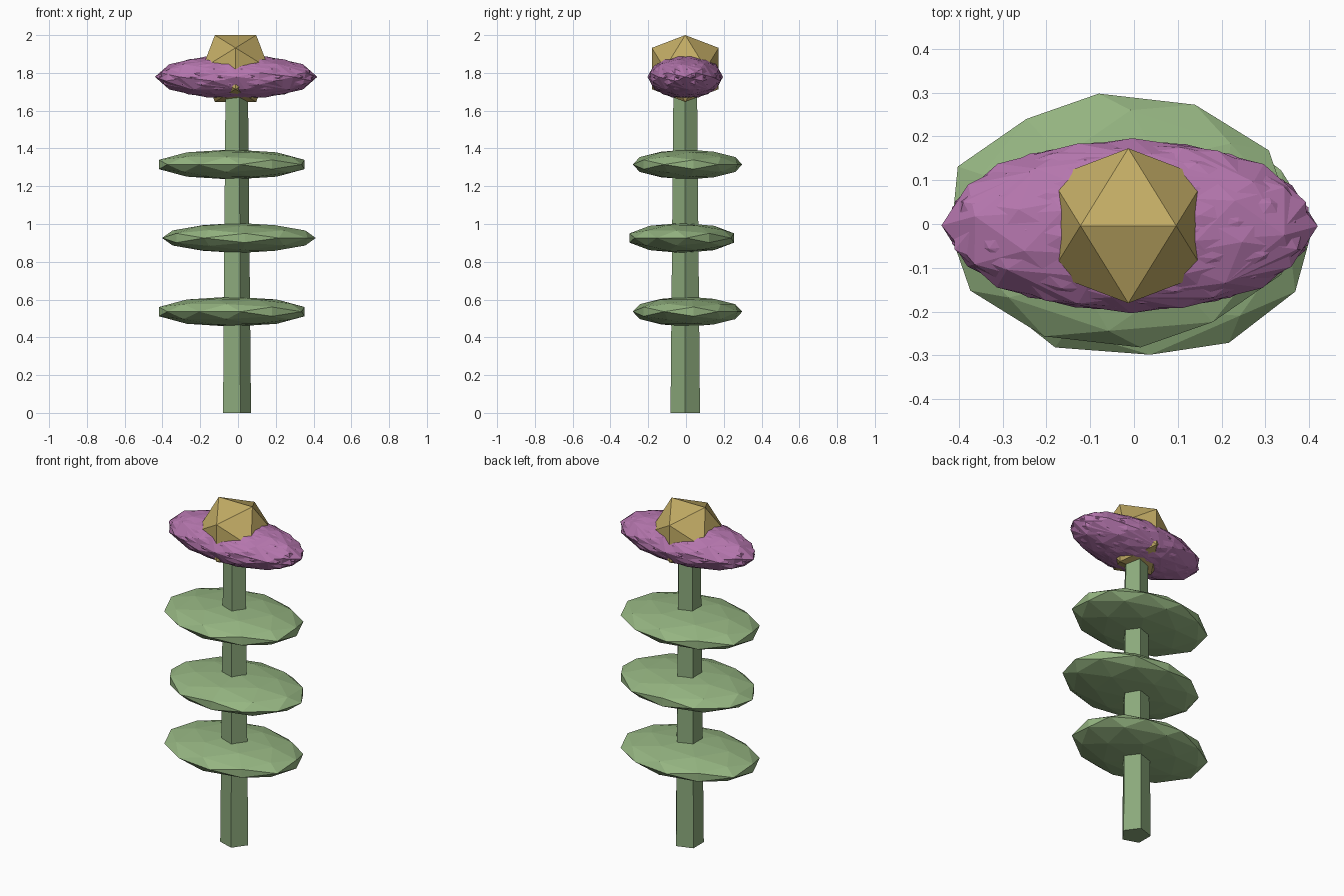
import bpy, bmesh
from math import radians, sin, cos, pi
from mathutils import Matrix, Vector

if "Cube" in bpy.data.objects:
    bpy.data.objects.remove(bpy.data.objects["Cube"])

CX, CY = -0.013, -0.004      # plant axis


def material(name, rgb):
    m = bpy.data.materials.new(name)
    m.diffuse_color = (*rgb, 1)
    m.use_nodes = True
    m.node_tree.nodes["Principled BSDF"].inputs["Base Color"].default_value = m.diffuse_color
    return m


def finish(bm, name, mat):
    me = bpy.data.meshes.new(name)
    bm.to_mesh(me)
    bm.free()
    ob = bpy.data.objects.new(name, me)
    bpy.context.collection.objects.link(ob)
    me.materials.append(mat)
    return ob


def add_ball(bm, level, centre, size, rot):
    # icosphere turned so an edge lies on top along x, then rotated, then squashed
    m = (Matrix.Translation(centre) @ Matrix.Diagonal((*size, 1)) @ rot
         @ Matrix.Rotation(radians(-31.717), 4, 'Y'))
    bmesh.ops.create_icosphere(bm, subdivisions=level, radius=1, matrix=m)


def rz(deg):
    return Matrix.Rotation(radians(deg), 4, 'Z')


leaf_green = material("leaf_green", (0.30, 0.46, 0.22))
stem_green = material("stem_green", (0.26, 0.40, 0.20))
purple = material("petal_purple", (0.46, 0.18, 0.42))
gold = material("centre_gold", (0.54, 0.41, 0.13))

# five-sided tapering stem with a corner on +x
bm = bmesh.new()
rings = []
for z, r in ((0, 0.082), (1.8, 0.065)):
    rings.append([bm.verts.new((CX + r * cos(2 * pi * k / 5), CY + r * sin(2 * pi * k / 5), z))
                  for k in range(5)])
low, top = rings
bm.faces.new(low[::-1])
bm.faces.new(top)
for k in range(5):
    j = (k + 1) % 5
    bm.faces.new((low[k], low[j], top[j], top[k]))
finish(bm, "stem", stem_green)

# three flat leaves, alternating to either side of the stem
for i, z in enumerate((0.536, 0.926, 1.315)):
    x, y, turn = ((-0.033, 0.008, 65), (0.005, -0.022, 153))[i % 2]
    bm = bmesh.new()
    add_ball(bm, 2, (x, y, z), (0.408, 0.292, 0.0795), rz(turn))
    finish(bm, f"leaf_{i + 1}", leaf_green)

# ruff of overlapping petals: squashed balls, each turned a little further
upright = Vector((1, 1, 1)).rotation_difference(Vector((0, 0, 1))).to_matrix().to_4x4()
bm = bmesh.new()
for k in range(8):
    a = 2 * pi * k / 8
    dx = 0.025 * cos(a) if cos(a) > 0 else 0.035 * cos(a)
    add_ball(bm, 2, (dx - 0.005, CY + 0.01 * sin(a), 1.779),
             (0.4, 0.19, 0.116), rz(45 * k + 7) @ upright)
finish(bm, "petals", purple)

# faceted flower centre
bm = bmesh.new()
add_ball(bm, 1, (CX, CY, 1.823), (0.208, 0.208, 0.208), Matrix.Identity(4))
finish(bm, "flower_centre", gold)
